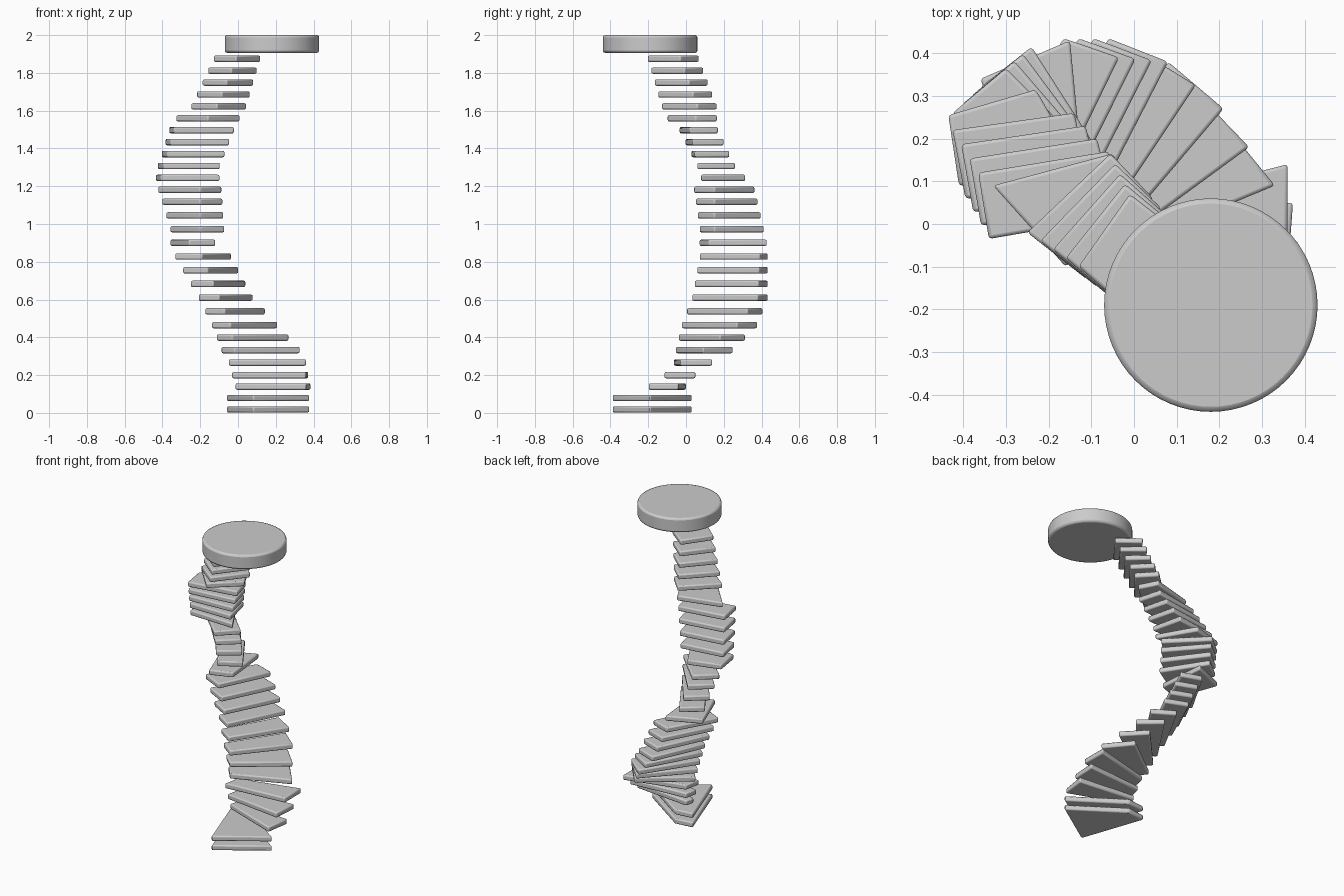
import bpy, bmesh
from math import radians

if "Cube" in bpy.data.objects:
    bpy.data.objects.remove(bpy.data.objects["Cube"])

# key treads: index, then four plan corners (counter-clockwise)
KEYS = [
    (2, (.08, -.39), (.38, -.19), (.06, .03), (-.06, .015)),
    (3, (.36, -.20), (.385, -.04), (.0, .0), (-.015, -.06)),
    (5, (.36, -.03), (.36, .14), (-.03, .04), (-.05, -.065)),
    (6, (.33, .09), (.20, .25), (-.09, .03), (-.02, -.055)),
    (8, (.21, .27), (.08, .38), (-.14, .05), (-.04, -.025)),
    (10, (.08, .38), (-.06, .435), (-.21, .10), (-.10, .03)),
    (13, (-.035, .39), (-.165, .435), (-.335, .14), (-.19, .07)),
    (14, (-.15, .43), (-.36, .34), (-.26, .07), (-.12, .12)),
    (15, (-.24, .415), (-.36, .32), (-.20, .07), (-.07, .15)),
    (18, (-.30, .365), (-.425, .26), (-.20, .04), (-.085, .15)),
    (19, (-.23, .315), (-.435, .255), (-.41, .09), (-.095, .08)),
    (20, (-.14, .26), (-.425, .22), (-.395, .06), (-.095, .06)),
    (23, (-.06, .17), (-.365, .12), (-.34, -.035), (-.02, .02)),
    (24, (-.05, .165), (-.33, .09), (-.16, -.10), (.01, .05)),
    (25, (-.055, .165), (-.25, -.02), (-.11, -.13), (.045, .06)),
    (29, (-.01, .07), (-.13, -.10), (-.01, -.205), (.12, -.03)),
]
HEIGHTS = [(1, .018), (4, .20), (8, .465), (17, 1.118), (29, 1.875)]
THICK = .034


def segment(keys, i):
    """Surrounding keys and blend factor for tread i."""
    for a, b in zip(keys, keys[1:]):
        if i <= b[0]:
            return a, b, max(0, (i - a[0]) / (b[0] - a[0]))


def finish(obj, width):
    bev = obj.modifiers.new("rounded_edges", 'BEVEL')
    bev.width = width
    bev.segments = 2
    bev.limit_method = 'ANGLE'
    bpy.ops.object.select_all(action='DESELECT')
    obj.select_set(True)
    bpy.context.view_layer.objects.active = obj
    bpy.ops.object.shade_smooth_by_angle(angle=radians(40))


def tread(i):
    a, b, t = segment(KEYS, i)
    plan = [(p[0] + (q[0] - p[0]) * t, p[1] + (q[1] - p[1]) * t)
            for p, q in zip(a[1:], b[1:])]
    a, b, t = segment(HEIGHTS, i)
    z = max(0, a[1] + (b[1] - a[1]) * t - THICK / 2)
    bm = bmesh.new()
    face = bm.faces.new([bm.verts.new((x, y, z)) for x, y in plan])
    top = bmesh.ops.extrude_face_region(bm, geom=[face])["geom"]
    bmesh.ops.translate(bm, vec=(0, 0, THICK),
                        verts=[v for v in top if isinstance(v, bmesh.types.BMVert)])
    bmesh.ops.recalc_face_normals(bm, faces=bm.faces)
    mesh = bpy.data.meshes.new(f"stair_tread_{i:02d}")
    bm.to_mesh(mesh)
    bm.free()
    obj = bpy.data.objects.new(mesh.name, mesh)
    bpy.context.collection.objects.link(obj)
    finish(obj, .008)


# winding flight of floating treads
for i in range(1, 30):
    tread(i)

# round platform at the top
bpy.ops.mesh.primitive_cylinder_add(vertices=64, radius=.25, depth=.094,
                                    location=(.18, -.19, 1.953))
platform = bpy.context.object
platform.name = "top_platform"
finish(platform, .012)
